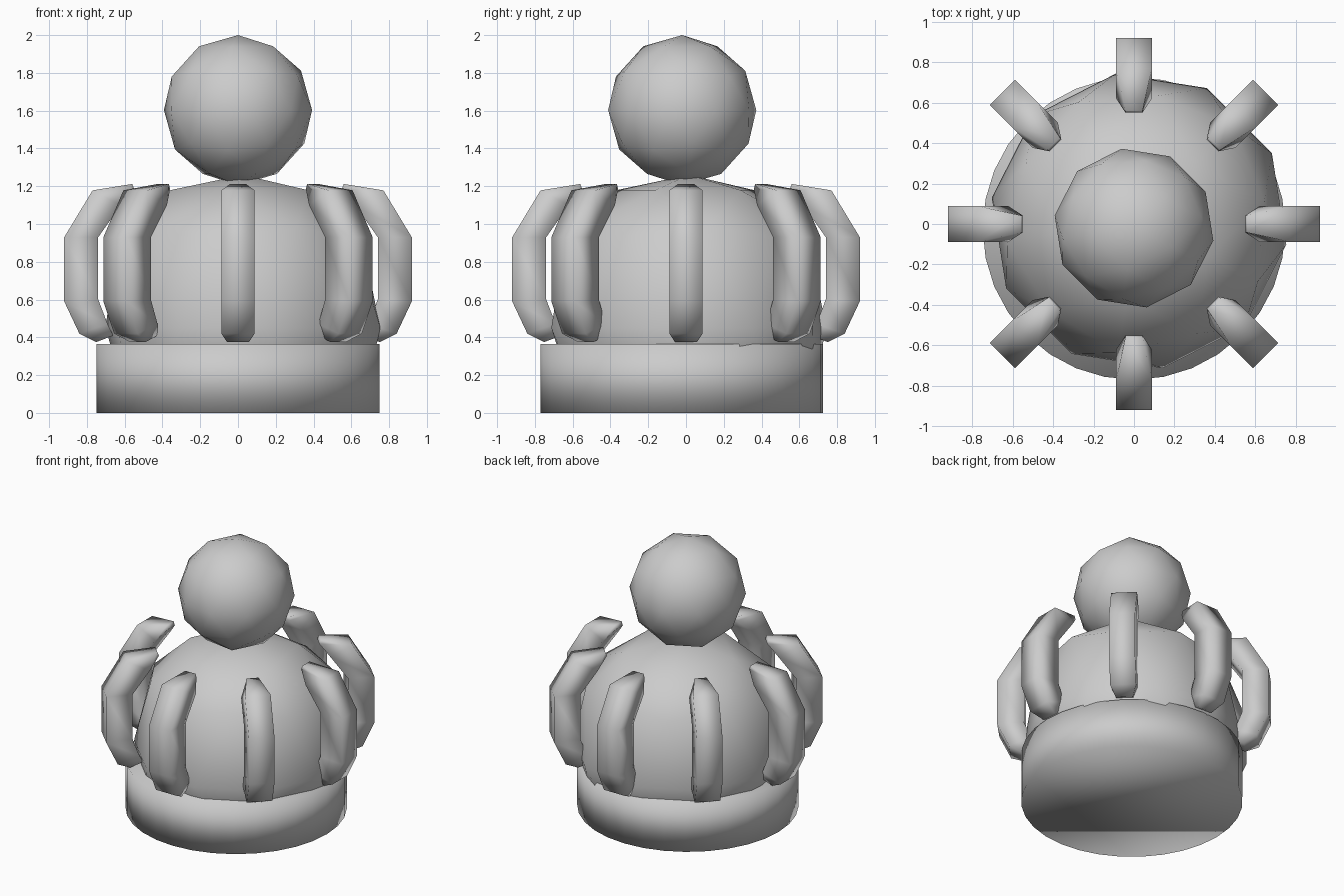
import bpy
import bmesh
import math
from mathutils import Matrix

if "Cube" in bpy.data.objects:
    bpy.data.objects.remove(bpy.data.objects["Cube"], do_unlink=True)

# Single grey material
GREY = (0.6, 0.6, 0.6, 1.0)
grey = bpy.data.materials.new("plain_grey")
grey.use_nodes = True
grey.diffuse_color = GREY
grey.node_tree.nodes["Principled BSDF"].inputs["Base Color"].default_value = GREY


def finish(bm, name):
    """Turn a bmesh into a smooth-shaded object."""
    bmesh.ops.recalc_face_normals(bm, faces=bm.faces)
    for face in bm.faces:
        face.smooth = True
    mesh = bpy.data.meshes.new(name)
    bm.to_mesh(mesh)
    bm.free()
    mesh.materials.append(grey)
    obj = bpy.data.objects.new(name, mesh)
    bpy.context.collection.objects.link(obj)
    return obj


def low_poly_ball(name, center, radius, height, fullness=1.0, floor=0.0):
    """Faceted ball; fullness under 1 squares its shoulders, the floor flattens it."""
    bm = bmesh.new()
    bmesh.ops.create_icosphere(bm, subdivisions=2, radius=1.0)
    for v in bm.verts:
        v.co.z = math.copysign(abs(v.co.z) ** fullness, v.co.z)
    place = (Matrix.Translation(center)
             @ Matrix.Diagonal((radius, radius, height, 1))
             @ Matrix.Rotation(math.radians(45), 4, "Z"))
    bmesh.ops.transform(bm, matrix=place, verts=bm.verts)
    for v in bm.verts:
        v.co.z = max(v.co.z, floor)
    return finish(bm, name)


# Round base
bm = bmesh.new()
bmesh.ops.create_cone(bm, cap_ends=True, segments=32, radius1=0.748, radius2=0.748,
                      depth=0.365, matrix=Matrix.Translation((0, -0.022, 0.1825)))
finish(bm, "base")

# Domed body and round head
low_poly_ball("body", (0.025, 0.015, 0.45), 0.737, 0.81, fullness=0.65, floor=0.1)
low_poly_ball("head", (0, -0.02, 1.603), 0.397, 0.397)

# Curved square arm: outer radius, outer z, inner radius, inner z, half width
SECTIONS = [
    (0.56, 1.212, 0.55, 1.185, 0.042),
    (0.77, 1.178, 0.62, 1.10, 0.088),
    (0.92, 0.93, 0.74, 0.93, 0.088),
    (0.92, 0.59, 0.74, 0.60, 0.088),
    (0.84, 0.42, 0.69, 0.47, 0.088),
    (0.75, 0.375, 0.66, 0.41, 0.058),
]


def arm(name, angle):
    bm = bmesh.new()
    rings = []
    for ro, zo, ri, zi, w in SECTIONS:
        corners = [(ro, -w, zo), (ro, w, zo), (ri, w, zi), (ri, -w, zi)]
        rings.append([bm.verts.new(c) for c in corners])
    for a, b in zip(rings, rings[1:]):
        for i in range(4):
            j = (i + 1) % 4
            bm.faces.new((a[i], a[j], b[j], b[i]))
    bm.faces.new(rings[0])
    bm.faces.new(rings[-1])
    bmesh.ops.rotate(bm, verts=bm.verts, matrix=Matrix.Rotation(angle, 3, "Z"))
    finish(bm, name)


# Eight arms around the body
NAMES = ["left", "back_left", "back", "back_right",
         "right", "front_right", "front", "front_left"]
for k, side in enumerate(NAMES):
    arm(side + "_arm", k * math.tau / len(NAMES))
